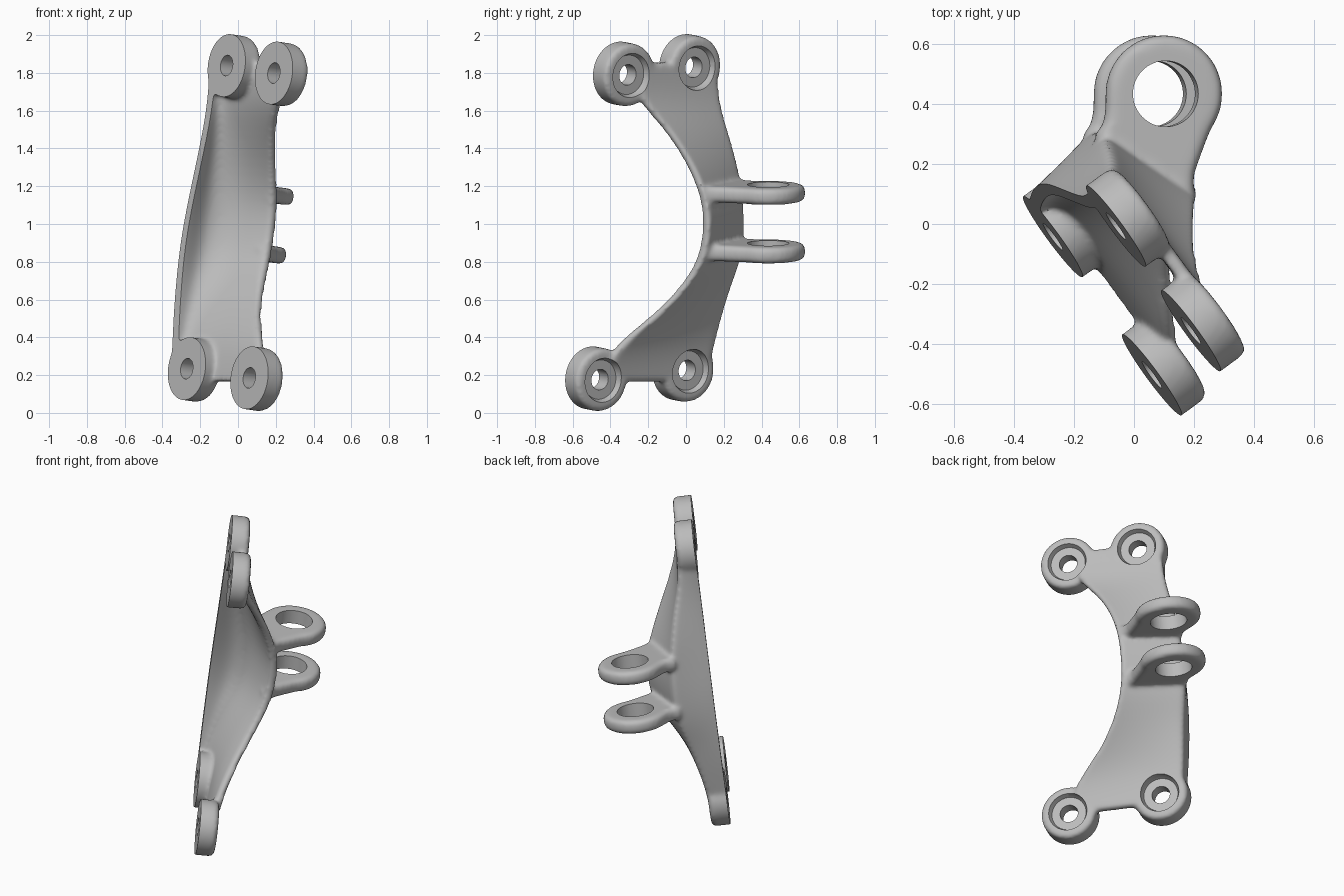
import bpy, bmesh, math
from mathutils import Matrix, Vector

if "Cube" in bpy.data.objects:
    bpy.data.objects.remove(bpy.data.objects["Cube"])

metal = bpy.data.materials.new("cast_grey")
metal.use_nodes = True
metal.diffuse_color = (0.5, 0.5, 0.5, 1)
metal.node_tree.nodes["Principled BSDF"].inputs["Base Color"].default_value = (0.5, 0.5, 0.5, 1)

# Mounting frame: x across the bracket, y out of the mounting plane, z along it
out = Vector((0.80, 0.586, -0.118)).normalized()
across = out.cross(Vector((0, 0, 1))).normalized()
frame = Matrix((across, out, across.cross(out))).transposed().to_4x4()
FACE, BACK = -0.27, -0.158


def make_object(name, bm, matrix):
    bm.transform(matrix)
    mesh = bpy.data.meshes.new(name)
    bm.to_mesh(mesh)
    bm.free()
    obj = bpy.data.objects.new(name, mesh)
    bpy.context.collection.objects.link(obj)
    obj.data.materials.append(metal)
    return obj


def prism(bm, outline, low, high, bevel):
    """Extrude an xy outline along z, rounding the cap edges."""
    base = bm.faces.new([bm.verts.new((x, y, low)) for x, y in outline])
    top = bmesh.ops.extrude_face_region(bm, geom=[base])["geom"]
    verts = [g for g in top if isinstance(g, bmesh.types.BMVert)]
    bmesh.ops.translate(bm, verts=verts, vec=(0, 0, high - low))
    bmesh.ops.recalc_face_normals(bm, faces=bm.faces[:])
    rims = [e for e in bm.edges if abs(e.verts[0].co.z - e.verts[1].co.z) < 1e-5]
    bmesh.ops.bevel(bm, geom=rims, offset=bevel, segments=4, profile=0.5, affect="EDGES")


def arc(radius, start=0, end=360, count=64):
    step = (end - start) / count
    return [(radius * math.cos(math.radians(start + i * step)),
             radius * math.sin(math.radians(start + i * step))) for i in range(count)]


def loft(bm, sections):
    """Closed solid through sections of equal point count."""
    rings = [[bm.verts.new(p) for p in section] for section in sections]
    count = len(rings[0])
    for a, b in zip(rings, rings[1:]):
        for i in range(count):
            k = (i + 1) % count
            bm.faces.new((a[i], a[k], b[k], b[i]))
    bm.faces.new(rings[0][::-1])
    bm.faces.new(rings[-1])


def lathe(bm, profile, matrix):
    """Solid of revolution from (radius, height) points."""
    loft(bm, [[matrix @ Vector((x, y, h)) for x, y in arc(r)] for r, h in profile])


def apply_modifiers(obj):
    bpy.context.view_layer.objects.active = obj
    for mod in list(obj.modifiers):
        bpy.ops.object.modifier_apply(modifier=mod.name)


def shell_section(v, rim_x, cx, cy, ex, ey):
    """Side wall and floor with a crisp outer corner and a wide inner fillet."""
    rim, corner, edge = (Vector(p) for p in ((rim_x, FACE - 0.06, v), (cx, cy, v), (ex, ey, v)))
    rim_in = rim + Vector((0.05, 0, 0))
    corner_in = corner + Vector((0.06, -0.045, 0))
    edge_in = edge + Vector((0.012, -0.052, 0))
    points = [rim, rim.lerp(corner, 0.5), rim.lerp(corner, 0.85), corner]
    points += [corner.lerp(edge, t) for t in (0.12, 0.4, 0.7, 0.95, 1)]
    points += [edge_in.lerp(corner_in, t) for t in (0, 0.05, 0.35, 0.7)]
    points += [corner_in.lerp(rim_in, t) for t in (0.2, 0.55, 1)]
    return points


# Shell lofted along the bracket
# (height, wall rim x, corner x, corner y, free edge x, free edge y)
stations = [
    (1.85, -0.18, -0.17, -0.16, 0.40, -0.16),
    (1.82, -0.18, -0.175, -0.16, 0.40, -0.16),
    (1.65, -0.16, -0.19, -0.145, 0.335, -0.145),
    (1.5, -0.165, -0.23, -0.10, 0.185, -0.06),
    (1.3, -0.20, -0.29, -0.06, 0.08, 0.05),
    (1.12, -0.24, -0.32, -0.035, 0.03, 0.12),
    (0.96, -0.27, -0.335, -0.03, 0.02, 0.125),
    (0.81, -0.285, -0.335, -0.04, 0.03, 0.105),
    (0.65, -0.293, -0.305, -0.085, 0.095, 0.033),
    (0.49, -0.29, -0.29, -0.12, 0.21, -0.054),
    (0.33, -0.275, -0.275, -0.15, 0.39, -0.135),
    (0.17, -0.265, -0.255, -0.16, 0.43, -0.158),
    (0.14, -0.265, -0.25, -0.16, 0.43, -0.158),
]
bm = bmesh.new()
loft(bm, [shell_section(*s) for s in stations])
bmesh.ops.recalc_face_normals(bm, faces=bm.faces[:])
bracket = make_object("bracket", bm, frame)
smooth_loft = bracket.modifiers.new("smooth_loft", "SUBSURF")
smooth_loft.levels = 2
apply_modifiers(bracket)

# Four mounting bosses, set square to the mounting plane
bosses = [(-0.03, 1.82), (0.40, 1.78), (-0.126, 0.204), (0.442, 0.155)]
to_plane = Matrix.Rotation(math.radians(-90), 4, "X")
parts = [bracket]
for x, v in bosses:
    bm = bmesh.new()
    prism(bm, arc(0.168), FACE - 0.05, BACK, 0.025)
    parts.append(make_object("boss", bm, frame @ Matrix.Translation((x, 0, v)) @ to_plane))

# Two clevis lugs sharing one tilted pin axis
lug_centres = [Vector((0.10, 0.435, 1.165)), Vector((0.06, 0.435, 0.855))]
pin = lug_centres[0] - lug_centres[1]
tilt = Matrix.Rotation(math.atan2(pin.x, pin.z), 4, "Y")
lug_outline = arc(0.196, -25, 185, 40) + [
    (-0.197, -0.06), (-0.205, -0.10), (-0.235, -0.14), (-0.17, -0.19),
    (0.06, -0.36), (0.10, -0.35), (0.10, -0.27), (0.125, -0.20), (0.152, -0.13)]
for centre in lug_centres:
    bm = bmesh.new()
    prism(bm, lug_outline, -0.044, 0.044, 0.03)
    parts.append(make_object("lug", bm, Matrix.Translation(centre) @ tilt))

# Fuse everything into one casting with soft blends
bpy.ops.object.select_all(action="DESELECT")
for part in parts:
    part.select_set(True)
bpy.context.view_layer.objects.active = bracket
bpy.ops.object.join()
fuse = bracket.modifiers.new("fuse", "REMESH")
fuse.mode, fuse.voxel_size = "VOXEL", 0.0115
blend = bracket.modifiers.new("blend", "SMOOTH")
blend.factor, blend.iterations = 0.5, 12
apply_modifiers(bracket)

# Slice the mounting face flat and cap it
bm = bmesh.new()
bm.from_mesh(bracket.data)
bmesh.ops.bisect_plane(bm, geom=bm.verts[:] + bm.edges[:] + bm.faces[:], dist=1e-5,
                       plane_co=out * FACE, plane_no=out, clear_inner=True)
bmesh.ops.holes_fill(bm, edges=[e for e in bm.edges if e.is_boundary], sides=0)
bm.to_mesh(bracket.data)
bm.free()

# Drill the counterbored bolt holes and the pin bore
bm = bmesh.new()
for x, v in bosses:
    lathe(bm, [(0.055, FACE - 0.1), (0.055, BACK - 0.03), (0.105, BACK - 0.03),
               (0.118, BACK), (0.118, BACK + 0.1)],
          frame @ Matrix.Translation((x, 0, v)) @ to_plane)
lathe(bm, [(0.11, -0.1), (0.11, 0.45)], Matrix.Translation(lug_centres[1]) @ tilt)
bmesh.ops.recalc_face_normals(bm, faces=bm.faces[:])
drills = make_object("drills", bm, Matrix())
drills.hide_render = True
cut = bracket.modifiers.new("drill", "BOOLEAN")
cut.operation, cut.solver, cut.object = "DIFFERENCE", "EXACT", drills
apply_modifiers(bracket)
bpy.data.objects.remove(drills)

bracket.data.materials.clear()
bracket.data.materials.append(metal)
bpy.ops.object.shade_smooth_by_angle(angle=math.radians(45))
